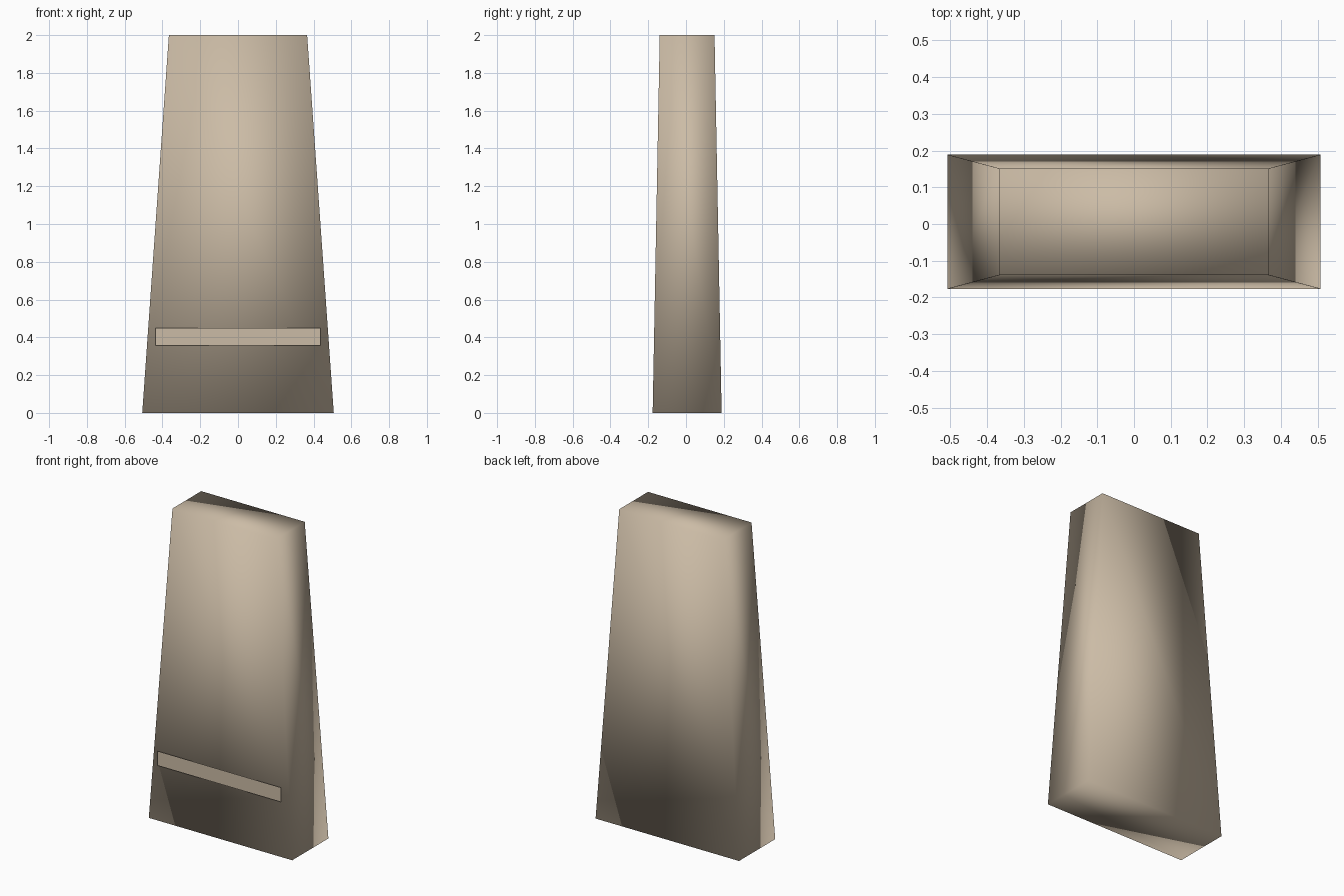
import bpy, bmesh

if "Cube" in bpy.data.objects:
    bpy.data.objects.remove(bpy.data.objects["Cube"])


def make_object(name, bm, smooth=False):
    mesh = bpy.data.meshes.new(name)
    for f in bm.faces:
        f.smooth = smooth
    bm.to_mesh(mesh)
    bm.free()
    obj = bpy.data.objects.new(name, mesh)
    bpy.context.collection.objects.link(obj)
    return obj


stone = bpy.data.materials.new("stone")
stone.diffuse_color = (0.60, 0.50, 0.38, 1)
stone.use_nodes = True
stone.node_tree.nodes["Principled BSDF"].inputs["Base Color"].default_value = stone.diffuse_color

# Tapered slab: a cube narrowed towards the top, softly shaded all over
HEIGHT, CENTRE_Y = 2.0, 0.006
BOTTOM, TOP = (0.507, 0.1826), (0.366, 0.145)
bm = bmesh.new()
bmesh.ops.create_cube(bm, size=2)
for v in bm.verts:
    half_x, half_y = TOP if v.co.z > 0 else BOTTOM
    v.co = (v.co.x * half_x, CENTRE_Y + v.co.y * half_y, (v.co.z + 1) * HEIGHT / 2)
slab = make_object("tapered_slab", bm, smooth=True)
slab.data.materials.append(stone)

# Thin flat strip standing just off the front face
bm = bmesh.new()
corners = [(-0.436, 0.358), (0.436, 0.358), (0.436, 0.45), (-0.436, 0.45)]
bm.faces.new([bm.verts.new((x, -0.1886, z)) for x, z in corners])
strip = make_object("front_strip", bm)
strip.data.materials.append(stone)
